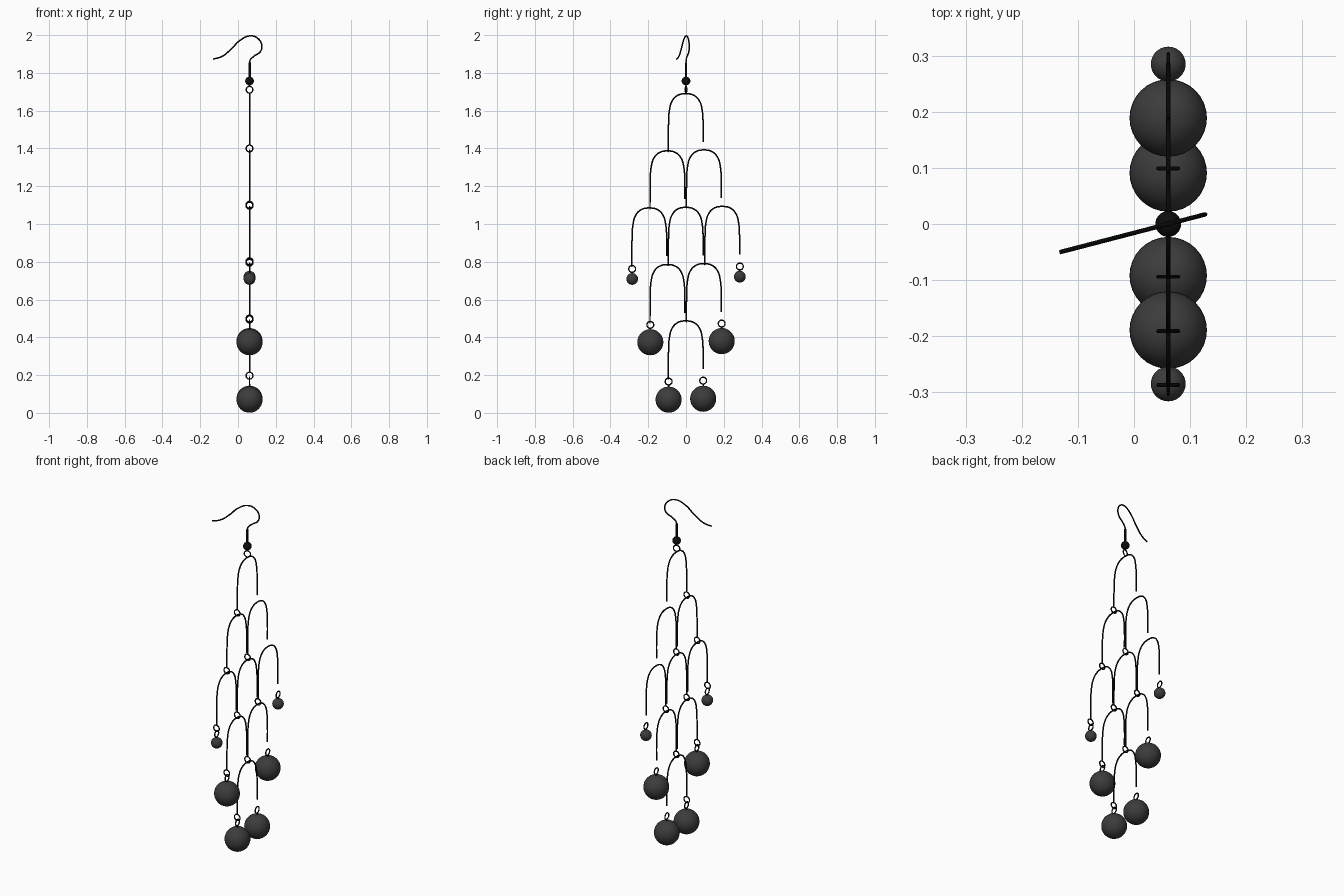
import bpy
from math import sin, cos, pi, atan2

if "Cube" in bpy.data.objects:
    bpy.data.objects.remove(bpy.data.objects["Cube"])

X = 0.061          # plane in which all the arches hang
WIRE = 0.004       # wire radius


def material(name, value):
    m = bpy.data.materials.new(name)
    m.diffuse_color = (value, value, value, 1)
    m.use_nodes = True
    m.node_tree.nodes["Principled BSDF"].inputs["Base Color"].default_value = m.diffuse_color
    return m


BLACK = material("black_wire", 0.004)
DARK = material("dark_bead", 0.045)


def wire(name, pts, radius=WIRE, closed=False, res=5):
    """Round wire through smooth points, turned into a mesh."""
    cu = bpy.data.curves.new(name, 'CURVE')
    cu.dimensions = '3D'
    cu.bevel_depth = radius
    cu.bevel_resolution = 2
    cu.resolution_u = res
    cu.use_fill_caps = True
    sp = cu.splines.new('BEZIER')
    sp.bezier_points.add(len(pts) - 1)
    for bp, p in zip(sp.bezier_points, pts):
        bp.co = p
        bp.handle_left_type = bp.handle_right_type = 'AUTO'
    sp.use_cyclic_u = closed
    ob = bpy.data.objects.new(name, cu)
    bpy.context.collection.objects.link(ob)
    bpy.ops.object.select_all(action='DESELECT')
    ob.select_set(True)
    bpy.context.view_layer.objects.active = ob
    bpy.ops.object.convert(target='MESH')
    ob = bpy.context.object
    ob.name = name
    bpy.ops.object.shade_smooth_by_angle()
    ob.data.materials.clear()
    ob.data.materials.append(BLACK)
    return ob


def ring(name, y, z, turn, r=0.018):
    """Upright jump ring; turn is its heading (0 = along x)."""
    pts = [(X + r * cos(a) * cos(turn), y + r * cos(a) * sin(turn), z + r * sin(a))
           for a in (2 * pi * i / 8 for i in range(8))]
    wire(name, pts, 0.0035, True, 4)


def bead(name, y, z, r, mat):
    bpy.ops.mesh.primitive_uv_sphere_add(segments=32, ring_count=20, radius=r,
                                         location=(X, y, z))
    ob = bpy.context.object
    ob.name = name
    bpy.ops.object.shade_smooth()
    ob.data.materials.append(mat)


# ear hook, bent in an upright plane turned slightly about the stem
SLOPE = 0.26
profile = [(-0.132, 1.873), (-0.087, 1.886), (-0.034, 1.928), (0.008, 1.970),
           (0.064, 1.996), (0.103, 1.984), (0.126, 1.947), (0.118, 1.912),
           (0.087, 1.890), (0.064, 1.867), (X, 1.84), (X, 1.74)]
wire("ear_hook", [(x, (x - X) * SLOPE, z) for x, z in profile], res=8)
wire("hook_sleeve", [(X, 0, 1.855), (X, 0, 1.77)], 0.0065)
bead("hook_bead", 0, 1.757, 0.023, BLACK)
ring("hook_ring", 0, 1.711, atan2(SLOPE, 1))

# hanging arches: centre y, apex z
arches = [(-0.001, 1.69),
          (-0.098, 1.387), (0.095, 1.392),
          (-0.194, 1.085), (-0.001, 1.088), (0.192, 1.093),
          (-0.098, 0.785), (0.095, 0.790),
          (-0.001, 0.487)]
half = [(0.045, -0.010), (0.073, -0.040), (0.087, -0.090), (0.0915, -0.160),
        (0.0915, -0.255)]
for i, (y, z) in enumerate(arches):
    side = [(X, y - dy, z + dz) for dy, dz in reversed(half)]
    other = [(X, y + dy, z + dz) for dy, dz in half]
    # the left leg runs a little lower, to the ring it carries
    side[0] = (X, y - 0.0925, z - 0.272)
    wire(f"arch_{i + 1}", side + [(X, y, z)] + other)
    ring(f"arch_ring_{i + 1}", y - 0.093, z - 0.290, 0)

# beads with an eye loop and stem: y, bead z, radius, loop z
drops = [(-0.285, 0.709, 0.031, 0.762), (0.285, 0.721, 0.031, 0.775),
         (-0.189, 0.374, 0.069, 0.466), (0.189, 0.380, 0.069, 0.473),
         (-0.092, 0.070, 0.069, 0.166), (0.091, 0.075, 0.069, 0.171)]
for i, (y, z, r, loop) in enumerate(drops):
    bead(f"drop_bead_{i + 1}", y, z, r, DARK)
    ring(f"drop_loop_{i + 1}", y, loop, pi / 2)
    wire(f"drop_stem_{i + 1}", [(X, y, loop - 0.017), (X, y, z + r * 0.8)])
